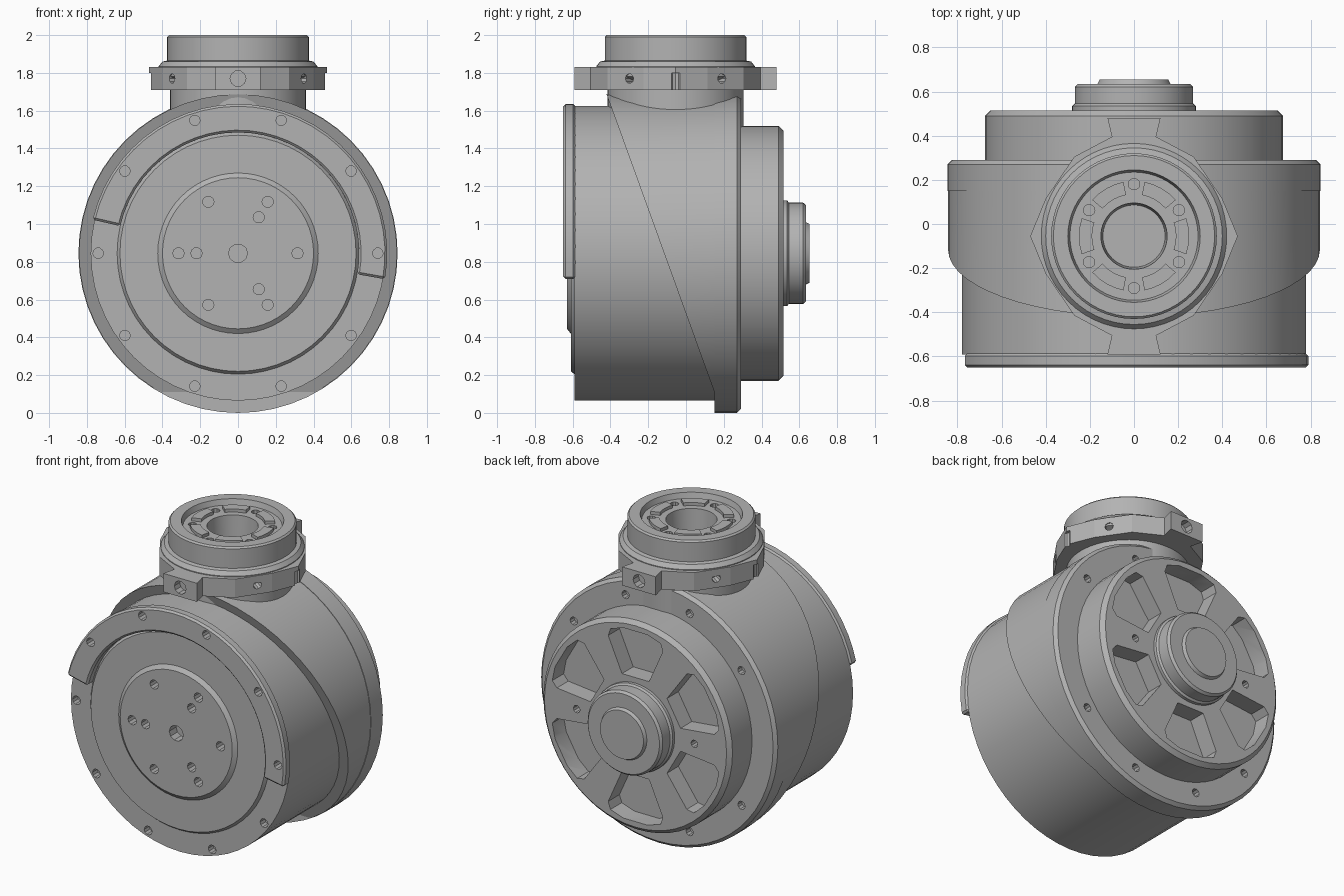
import bpy, bmesh
from math import radians, cos, sin, tau
from mathutils import Matrix, Vector

if "Cube" in bpy.data.objects:
    bpy.data.objects.remove(bpy.data.objects["Cube"])

# Single grey finish
grey = bpy.data.materials.new("machined_grey")
grey.use_nodes = True
grey.diffuse_color = (0.45, 0.45, 0.45, 1)
shader = next(n for n in grey.node_tree.nodes if n.type == "BSDF_PRINCIPLED")
shader.inputs["Base Color"].default_value = grey.diffuse_color

# Local frames: the barrel axis runs along y, the tower axis along z
BARREL = Matrix(((1, 0, 0, 0), (0, 0, 1, 0), (0, 1, 0, 0.845), (0, 0, 0, 1)))
TOWER = Matrix.Translation((0, -0.055, 0))
SEGS = 56


def polar(r, degrees):
    return r * cos(radians(degrees)), r * sin(radians(degrees))


def finish(name, bm, frame):
    bm.transform(frame)
    bmesh.ops.recalc_face_normals(bm, faces=bm.faces)
    mesh = bpy.data.meshes.new(name)
    bm.to_mesh(mesh)
    bm.free()
    mesh.materials.append(grey)
    obj = bpy.data.objects.new(name, mesh)
    bpy.context.collection.objects.link(obj)
    return obj


def smooth(obj):
    bpy.ops.object.select_all(action="DESELECT")
    obj.select_set(True)
    bpy.context.view_layer.objects.active = obj
    bpy.ops.object.shade_smooth_by_angle(angle=radians(28))


def revolve(profile):
    """Solid of revolution from a (radius, height) profile starting and ending on the axis."""
    bm = bmesh.new()
    rings = [[bm.verts.new((*polar(r, 360 * i / SEGS), h)) for i in range(SEGS)]
             for r, h in profile]
    for a, b in zip(rings, rings[1:]):
        for i in range(SEGS):
            j = (i + 1) % SEGS
            bm.faces.new((a[i], a[j], b[j], b[i]))
    bm.faces.new(rings[0])
    bm.faces.new(rings[-1])
    return bm


def prism(bm, outline, low, high):
    a = [bm.verts.new((x, y, low)) for x, y in outline]
    b = [bm.verts.new((x, y, high)) for x, y in outline]
    bm.faces.new(a)
    bm.faces.new(b)
    for i in range(len(a)):
        j = (i + 1) % len(a)
        bm.faces.new((a[i], a[j], b[j], b[i]))


def sector(r1, r2, start, end, steps):
    angles = [start + (end - start) * i / steps for i in range(steps + 1)]
    return [polar(r2, a) for a in angles] + [polar(r1, a) for a in reversed(angles)]


def circle(x, y, r, n=10):
    return [(x + r * cos(tau * i / n), y + r * sin(tau * i / n)) for i in range(n)]


def cut(obj, cutter):
    cutter.hide_render = True
    mod = obj.modifiers.new("cut", "BOOLEAN")
    mod.operation, mod.solver, mod.object = "DIFFERENCE", "EXACT", cutter
    bpy.context.view_layer.objects.active = obj
    bpy.ops.object.modifier_apply(modifier=mod.name)
    bpy.data.objects.remove(cutter)


def drill(obj, frame, spots, r, low, high):
    bm = bmesh.new()
    for x, y in spots:
        prism(bm, circle(x, y, r), low, high)
    cut(obj, finish("drill", bm, frame))


TEN = [polar(0.74, 36 * k) for k in range(10)]

# Barrel with stepped front face and output hub
barrel = finish("barrel", revolve([
    (0.001, -0.63), (0.40, -0.63), (0.425, -0.61), (0.625, -0.61), (0.64, -0.59),
    (0.78, -0.59), (0.78, 0.2), (0.001, 0.2)]), BARREL)
hub_spots = [polar(0.315, 60 * k) for k in range(6)] + [polar(0.22, 60 + 120 * k) for k in range(3)]
drill(barrel, BARREL, hub_spots, 0.03, -0.7, -0.56)
drill(barrel, BARREL, [(0, 0)], 0.05, -0.7, -0.56)
drill(barrel, BARREL, TEN, 0.028, -0.7, -0.54)
smooth(barrel)

# Raised partial rim on the upper front
bm = bmesh.new()
prism(bm, sector(0.64, 0.79, -10, 167, 28), -0.65, -0.585)
rim = finish("front_rim", bm, BARREL)
bevel = rim.modifiers.new("edge", "BEVEL")
bevel.width, bevel.segments = 0.012, 1
bpy.context.view_layer.objects.active = rim
bpy.ops.object.modifier_apply(modifier="edge")
drill(rim, BARREL, TEN, 0.028, -0.7, -0.5)
smooth(rim)

# Outer shell, sliced by a slanted plane
bm = revolve([(0.001, -0.5), (0.842, -0.5), (0.842, 0.25), (0.001, 0.25)])
bm.transform(BARREL)
bmesh.ops.bisect_plane(bm, geom=bm.verts[:] + bm.edges[:] + bm.faces[:],
                       plane_co=Vector((0, -0.4, 1.63)),
                       plane_no=Vector((0, -1.52, -0.55)), clear_outer=True)
bmesh.ops.holes_fill(bm, edges=[e for e in bm.edges if e.is_boundary])
smooth(finish("slanted_shell", bm, Matrix()))

# Rear flange with screw holes
flange = finish("rear_flange", revolve([
    (0.001, 0.15), (0.845, 0.15), (0.845, 0.27), (0.825, 0.29), (0.001, 0.29)]), BARREL)
drill(flange, BARREL, [p for p in TEN if abs(p[1]) > 0.1], 0.026, 0.23, 0.35)
smooth(flange)

# Rear cap with six pockets between spokes
cap = finish("rear_cap", revolve([
    (0.001, 0.25), (0.675, 0.25), (0.675, 0.49), (0.65, 0.515), (0.001, 0.515)]), BARREL)
bm = bmesh.new()
for k in range(6):
    mid = 30 + 60 * k
    inner = [polar(0.33, mid + 17), polar(0.33, mid - 17)]
    outer = [polar(r, mid + a) for r, a in
             ((0.57, -20), (0.61, -17), (0.62, -8), (0.62, 8), (0.61, 17), (0.57, 20))]
    prism(bm, inner + outer, 0.40, 0.6)
cut(cap, finish("pocket_cutter", bm, BARREL))
drill(cap, BARREL, [(-0.42, 0), (0.42, 0)], 0.024, 0.45, 0.6)
smooth(cap)

# Rear hub
smooth(finish("rear_hub", revolve([
    (0.001, 0.4), (0.28, 0.4), (0.28, 0.535), (0.268, 0.545), (0.268, 0.62), (0.255, 0.635),
    (0.165, 0.635), (0.155, 0.655), (0.001, 0.655)]), BARREL))

# Tower: neck, collar and hollow connector ring
tower = finish("tower", revolve([
    (0.001, 1.4), (0.36, 1.4), (0.36, 1.76), (0.42, 1.78), (0.42, 1.835), (0.4, 1.86),
    (0.375, 1.865), (0.375, 1.99), (0.365, 2.0), (0.3, 2.0), (0.29, 1.965),
    (0.15, 1.965), (0.14, 1.82), (0.001, 1.82)]), TOWER)
drill(tower, TOWER, [polar(0.235, 30 + 60 * k) for k in range(6)], 0.026, 1.92, 2.1)
smooth(tower)

# Contact pads inside the connector ring
bm = bmesh.new()
for k in range(6):
    prism(bm, sector(0.19, 0.25, 60 * k - 19, 60 * k + 19, 4), 1.95, 1.985)
finish("contact_pads", bm, TOWER)

# Faceted clamp nut with front and back lugs
quarter = [(0.47, 0), (0.40, 0.17), (0.27, 0.36), (0.1, 0.45), (0.12, 0.535)]
half = quarter + [(-x, y) for x, y in reversed(quarter)]
bm = bmesh.new()
prism(bm, half + [(-x, -y) for x, y in half[1:-1]], 1.71, 1.83)
nut = finish("clamp_nut", bm, TOWER)
drill(nut, TOWER, [(0.475, 0), (-0.475, 0)], 0.028, 1.6, 1.8)
bm = bmesh.new()
for angle, r, reach in [(90, 0.042, 0.54), (270, 0.042, 0.54)] + [
        (a, 0.026, 0.42) for a in (35, 145, 215, 325)]:
    spot = Matrix.Translation((*polar(reach, angle), 1.77))
    aim = Matrix.Rotation(radians(angle), 4, "Z") @ Matrix.Rotation(radians(90), 4, "Y")
    bmesh.ops.create_cone(bm, cap_ends=True, segments=10, radius1=r, radius2=r,
                          depth=0.12, matrix=spot @ aim)
cut(nut, finish("side_drill", bm, TOWER))
